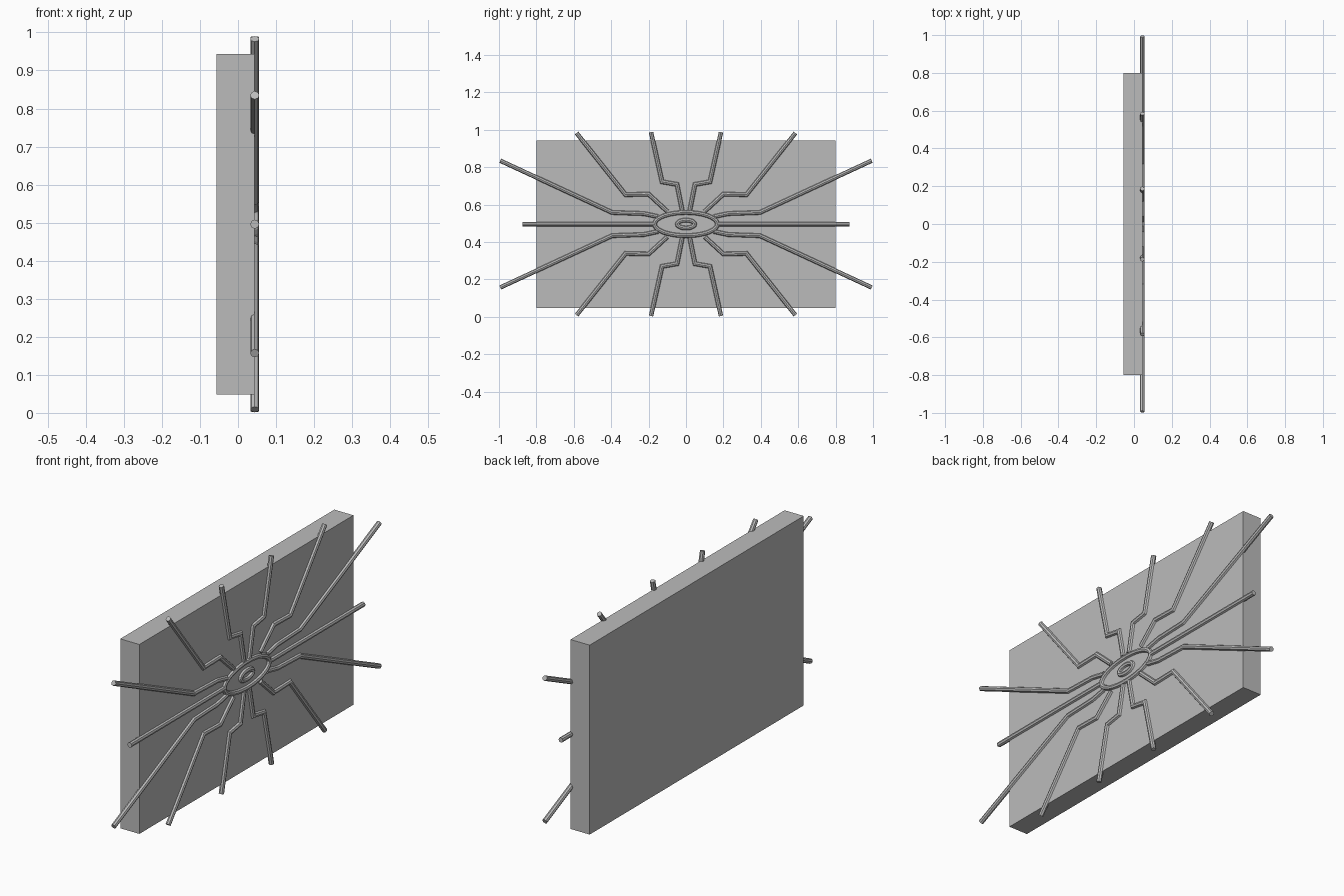
import bpy, bmesh, math
from mathutils import Vector

if "Cube" in bpy.data.objects:
    bpy.data.objects.remove(bpy.data.objects["Cube"])

CZ, FX, R, SIDES = 0.496, 0.044, 0.0118, 8

grey = bpy.data.materials.new("plain grey")
grey.diffuse_color = (0.5, 0.5, 0.5, 1)
grey.use_nodes = True
grey.node_tree.nodes["Principled BSDF"].inputs["Base Color"].default_value = grey.diffuse_color


def finish(bm, name):
    bmesh.ops.recalc_face_normals(bm, faces=bm.faces[:])
    me = bpy.data.meshes.new(name)
    bm.to_mesh(me)
    bm.free()
    me.materials.append(grey)
    ob = bpy.data.objects.new(name, me)
    bpy.context.collection.objects.link(ob)
    return ob


def tube(name, pts, closed=False):
    """Mitred tube along (y, z) points in the panel's front plane."""
    bm = bmesh.new()
    n = len(pts)
    P = [Vector(p) for p in pts]
    rings = []
    for i, p in enumerate(P):
        a = P[i - 1] if closed or i > 0 else None
        b = P[(i + 1) % n] if closed or i < n - 1 else None
        d0 = (p - a).normalized() if a else (b - p).normalized()
        d1 = (b - p).normalized() if b else d0
        t = (d0 + d1).normalized()
        side = Vector((-t.y, t.x)) / max(0.5, t.dot(d0))
        ring = []
        for k in range(SIDES):
            ang = 2 * math.pi * k / SIDES
            q = p + side * R * math.cos(ang)
            ring.append(bm.verts.new((FX + R * math.sin(ang), q.x, CZ + q.y)))
        rings.append(ring)
    for i in range(n if closed else n - 1):
        r0, r1 = rings[i], rings[(i + 1) % n]
        for k in range(SIDES):
            m = (k + 1) % SIDES
            bm.faces.new((r0[k], r0[m], r1[m], r1[k]))
    if not closed:
        bm.faces.new(rings[0])
        bm.faces.new(rings[-1])
    return finish(bm, name)


def ellipse(name, a, b, n=40):
    return tube(name, [(a * math.cos(2 * math.pi * i / n), b * math.sin(2 * math.pi * i / n))
                       for i in range(n)], True)


# Backing panel
bm = bmesh.new()
bmesh.ops.create_cube(bm, size=1)
for v in bm.verts:
    v.co = Vector((v.co.x * 0.1 - 0.006, v.co.y * 1.6, v.co.z * 0.896 + CZ))
finish(bm, "panel")

# Bent rays, mirrored into four quadrants
rays = {
    "low_ray": [(0.15, 0.04), (0.225, 0.056), (0.395, 0.062), (0.993, 0.339)],
    "diagonal_ray": [(0.10, 0.068), (0.20, 0.160), (0.323, 0.157), (0.585, 0.487)],
    "steep_ray": [(0.02, 0.072), (0.048, 0.212), (0.128, 0.226), (0.187, 0.4915)],
}
for name, pts in rays.items():
    for sy in (1, -1):
        for sz in (1, -1):
            tube(name, [(y * sy, z * sz) for y, z in pts])

# Straight side rays
for s in (1, -1):
    tube("side_ray", [(0.17 * s, 0), (0.873 * s, 0)])

# Eye outline and iris ring
ellipse("eye_outline", 0.168, 0.062)
ellipse("iris_ring", 0.046, 0.021, 24)
